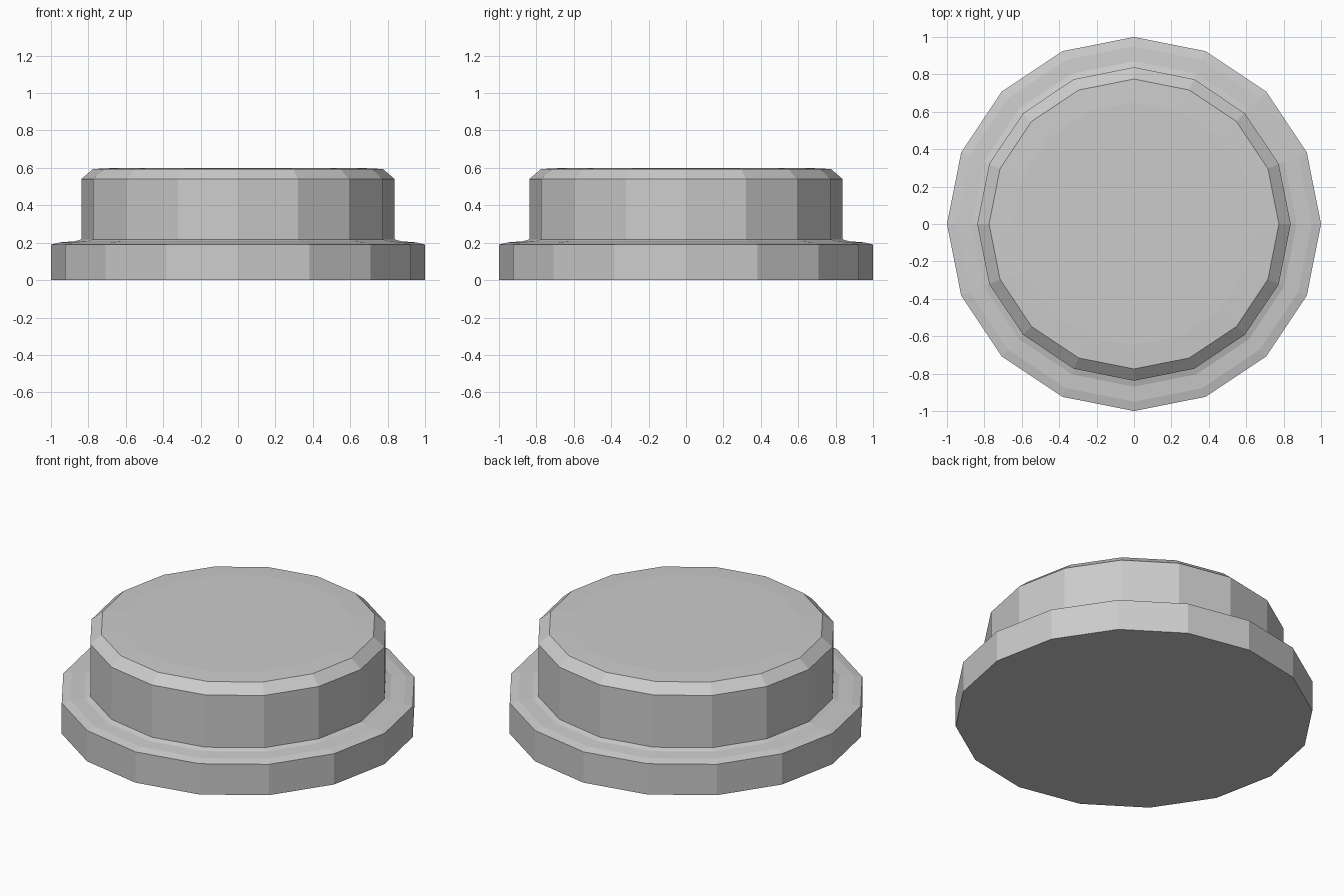
import bpy, bmesh
from math import cos, sin, tau

if "Cube" in bpy.data.objects:
    bpy.data.objects.remove(bpy.data.objects["Cube"])

SIDES = 16


def lathe(name, profile):
    """Revolve (radius, z) points around z and cap both ends."""
    bm = bmesh.new()
    rings = [[bm.verts.new((r * cos(tau * i / SIDES), r * sin(tau * i / SIDES), z))
              for i in range(SIDES)] for r, z in profile]
    for low, high in zip(rings, rings[1:]):
        for i in range(SIDES):
            j = (i + 1) % SIDES
            bm.faces.new((low[i], low[j], high[j], high[i]))
    bm.faces.new(rings[0][::-1])
    bm.faces.new(rings[-1])
    mesh = bpy.data.meshes.new(name)
    bm.to_mesh(mesh)
    bm.free()
    obj = bpy.data.objects.new(name, mesh)
    bpy.context.collection.objects.link(obj)
    return obj


# Stepped round button: wide flange, small fillet, raised cap with bevelled rim
lathe("round_button", [
    (1.0, 0.0), (1.0, 0.19), (0.95, 0.202), (0.87, 0.208), (0.838, 0.218),
    (0.838, 0.54), (0.775, 0.594), (0.65, 0.60),
])
